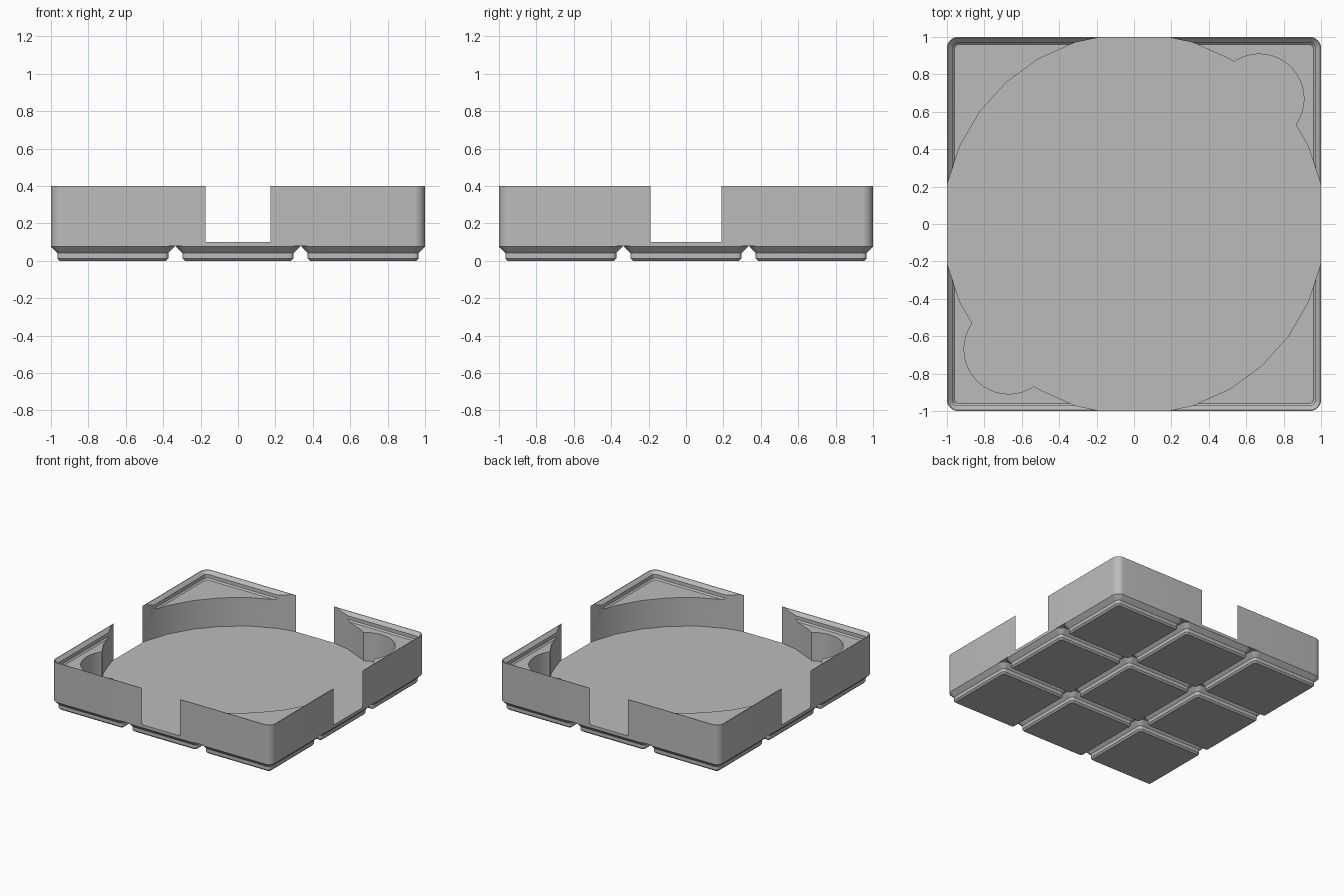
import bpy, bmesh, math
from mathutils import Matrix

cube = bpy.data.objects.get("Cube")
if cube:
    bpy.data.objects.remove(cube, do_unlink=True)

MM = 2 / 125.5           # one millimetre in model units
PITCH = 42 * MM          # spacing of the feet
FLOOR = 0.1              # height of the recess floor

grey = bpy.data.materials.new("plain grey")
grey.use_nodes = True
colour = (0.5, 0.5, 0.5, 1)
grey.diffuse_color = colour
grey.node_tree.nodes["Principled BSDF"].inputs["Base Color"].default_value = colour


def finish(name, bm):
    bmesh.ops.recalc_face_normals(bm, faces=bm.faces)
    mesh = bpy.data.meshes.new(name)
    bm.to_mesh(mesh)
    bm.free()
    mesh.materials.append(grey)
    obj = bpy.data.objects.new(name, mesh)
    bpy.context.collection.objects.link(obj)
    return obj


def rounded_square(bm, half, radius, z, cx=0, cy=0, steps=8):
    ring = []
    for quarter in range(4):
        mid = math.radians(45 + 90 * quarter)
        ox = math.copysign(half - radius, math.cos(mid))
        oy = math.copysign(half - radius, math.sin(mid))
        for i in range(steps + 1):
            a = math.pi / 2 * (quarter + i / steps)
            ring.append(bm.verts.new(((cx + ox + radius * math.cos(a)) * MM,
                                      (cy + oy + radius * math.sin(a)) * MM, z * MM)))
    return ring


def loft(bm, sections, cx=0, cy=0):
    """Skin a stack of (half width, corner radius, height) and cap both ends."""
    rings = [rounded_square(bm, *s, cx, cy) for s in sections]
    for low, high in zip(rings, rings[1:]):
        for i in range(len(low)):
            j = (i + 1) % len(low)
            bm.faces.new((low[i], low[j], high[j], high[i]))
    bm.faces.new(rings[0][::-1])
    bm.faces.new(rings[-1])


def cutter(name, sides, radius, x, y):
    bm = bmesh.new()
    bmesh.ops.create_cone(bm, cap_ends=True, segments=sides, radius1=radius,
                          radius2=radius, depth=0.5,
                          matrix=Matrix.Translation((x, y, FLOOR + 0.25)))
    obj = finish(name, bm)
    # put a corner of the polygon on the x axis
    first = obj.data.vertices[0].co
    turn = -math.atan2(first.y - y, first.x - x)
    obj.data.transform(Matrix.Translation((x, y, 0)) @ Matrix.Rotation(turn, 4, "Z")
                       @ Matrix.Translation((-x, -y, 0)))
    obj.hide_render = True
    return obj


def shade(obj):
    bpy.ops.object.select_all(action="DESELECT")
    obj.select_set(True)
    bpy.context.view_layer.objects.active = obj
    bpy.ops.object.shade_smooth_by_angle(angle=math.radians(30))


# Body with a stepped stacking lip around the top
bm = bmesh.new()
loft(bm, [(62.75, 3.75, 5), (62.75, 3.75, 25.1), (62.45, 3.45, 25.1),
          (60.85, 1.85, 23.5), (60.85, 1.85, 21.7), (60.15, 1.15, 21)])
body = finish("tray_body", bm)

# Large round recess and the two finger scoops
cutters = [cutter("recess_cutter", 30, 1.02, 0, 0)]
for side in (1, -1):
    cutters.append(cutter("scoop_cutter", 64, 15 * MM, side * PITCH, side * PITCH))
for tool in cutters:
    cut = body.modifiers.new(tool.name, "BOOLEAN")
    cut.operation = "DIFFERENCE"
    cut.solver = "EXACT"
    cut.object = tool
bpy.context.view_layer.update()
graph = bpy.context.evaluated_depsgraph_get()
carved = bpy.data.meshes.new_from_object(body.evaluated_get(graph))
body.modifiers.clear()
body.data = carved
for tool in cutters:
    bpy.data.objects.remove(tool, do_unlink=True)
shade(body)

# Nine stepped feet
bm = bmesh.new()
for col in (-1, 0, 1):
    for row in (-1, 0, 1):
        loft(bm, [(17.8, 0.8, 0), (18.6, 1.6, 0.8), (18.6, 1.6, 2.6),
                  (20.75, 3.75, 4.75), (20.75, 3.75, 5)], col * 42, row * 42)
shade(finish("base_feet", bm))
